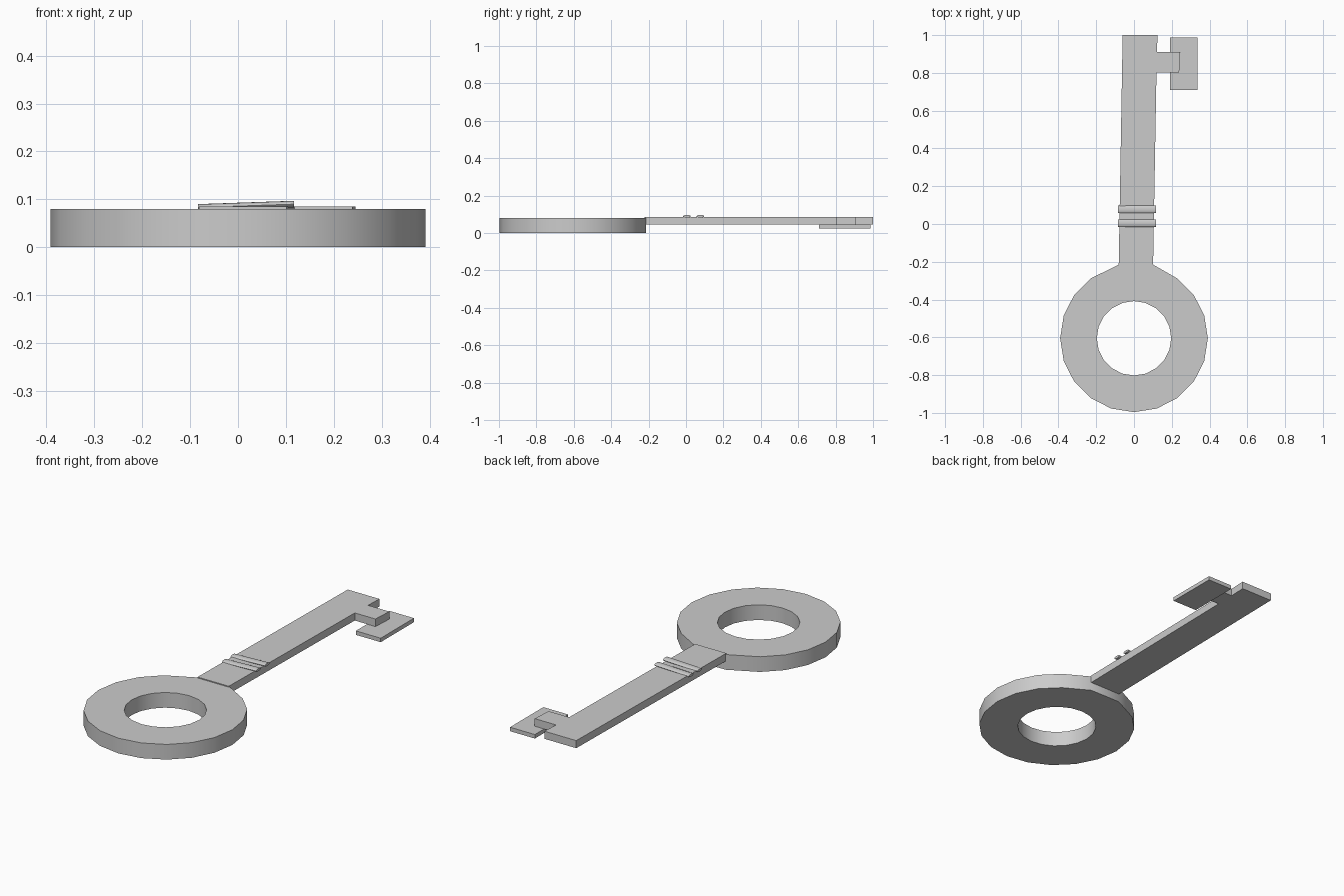
import bpy, bmesh
from math import sin, cos, pi, radians

if "Cube" in bpy.data.objects:
    bpy.data.objects.remove(bpy.data.objects["Cube"])


def finish(name, bm):
    bmesh.ops.recalc_face_normals(bm, faces=bm.faces)
    me = bpy.data.meshes.new(name)
    bm.to_mesh(me)
    bm.free()
    ob = bpy.data.objects.new(name, me)
    bpy.context.collection.objects.link(ob)
    return ob


def smooth(ob):
    bpy.ops.object.select_all(action='DESELECT')
    ob.select_set(True)
    bpy.context.view_layer.objects.active = ob
    bpy.ops.object.shade_smooth_by_angle(angle=radians(40))


def slab(name, outline, z0, z1):
    """Flat outline extruded from z0 up to z1."""
    bm = bmesh.new()
    face = bm.faces.new([bm.verts.new((x, y, z0)) for x, y in outline])
    top = bmesh.ops.extrude_face_region(bm, geom=[face])['geom']
    verts = [v for v in top if isinstance(v, bmesh.types.BMVert)]
    bmesh.ops.translate(bm, verts=verts, vec=(0, 0, z1 - z0))
    return finish(name, bm)


# Ring-shaped bow: 20 sides, two outer corners pulled in to meet the shaft
N, CY, R_OUT, R_IN, H = 20, -0.605, 0.391, 0.197, 0.08
NECK_Y, NECK_L, NECK_R = -0.215, -0.081, 0.101


def loop(bm, r, z):
    return [bm.verts.new((r * cos(2 * pi * i / N), CY + r * sin(2 * pi * i / N), z))
            for i in range(N)]


bm = bmesh.new()
loops = [loop(bm, r, z) for r, z in ((R_OUT, 0), (R_OUT, H), (R_IN, H), (R_IN, 0))]
for outer in loops[:2]:
    for i, x in ((N // 4 - 1, NECK_R), (N // 4 + 1, NECK_L)):
        outer[i].co.x, outer[i].co.y = x, NECK_Y
for k in range(4):
    a, b = loops[k], loops[(k + 1) % 4]
    for i in range(N):
        j = (i + 1) % N
        bm.faces.new((a[i], a[j], b[j], b[i]))
smooth(finish("bow_ring", bm))

# Shaft with the tooth stub in one outline
slab("shaft", [(NECK_L, NECK_Y - 0.006), (NECK_R, NECK_Y - 0.006), (0.119, 0.803),
               (0.239, 0.803), (0.245, 0.91), (0.121, 0.91), (0.125, 1.0),
               (-0.06, 1.0)], 0.045, 0.085)

# Bit plate hung under the tooth
slab("bit_plate", [(0.19, 0.71), (0.335, 0.71), (0.335, 0.987), (0.19, 0.987)],
     0.024, 0.045)

# Two flattened, slightly tilted bands across the shaft
for n, y in enumerate((0.005, 0.077)):
    bm = bmesh.new()
    ends = []
    for x, z in ((-0.084, 0.083), (0.117, 0.090)):
        ends.append([bm.verts.new((x, y + 0.02 * cos(2 * pi * i / 16),
                                   z + 0.007 * sin(2 * pi * i / 16))) for i in range(16)])
    for i in range(16):
        j = (i + 1) % 16
        bm.faces.new((ends[0][i], ends[0][j], ends[1][j], ends[1][i]))
    for e in ends:
        bm.faces.new(e)
    smooth(finish(f"collar_band_{n + 1}", bm))
